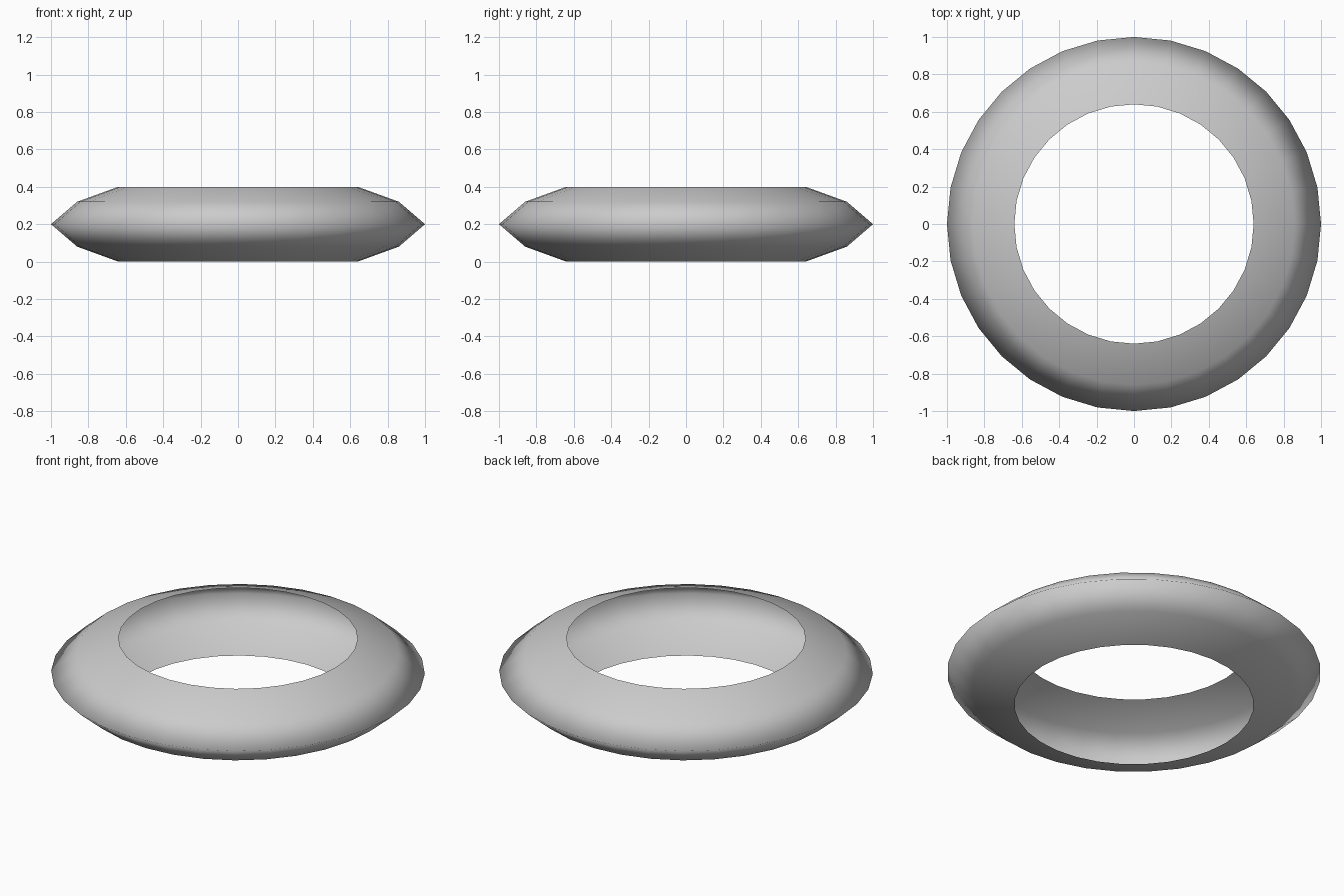
import bpy, bmesh
from math import cos, sin, tau

if "Cube" in bpy.data.objects:
    bpy.data.objects.remove(bpy.data.objects["Cube"])

SEGMENTS = 32
# Open ring shell: outer cross-section as (radius, height)
PROFILE = [(0.64, 0.0), (0.86, 0.08), (1.0, 0.2), (0.86, 0.32), (0.64, 0.4)]

bm = bmesh.new()
rings = [[bm.verts.new((r * cos(tau * i / SEGMENTS), r * sin(tau * i / SEGMENTS), z))
          for i in range(SEGMENTS)] for r, z in PROFILE]

# Bridge neighbouring rings, leaving the inner side open
for low, high in zip(rings, rings[1:]):
    for i in range(SEGMENTS):
        j = (i + 1) % SEGMENTS
        bm.faces.new((low[i], low[j], high[j], high[i])).smooth = True

mesh = bpy.data.meshes.new("ring_shell")
bm.to_mesh(mesh)
bm.free()
ring = bpy.data.objects.new("ring_shell", mesh)
bpy.context.collection.objects.link(ring)
